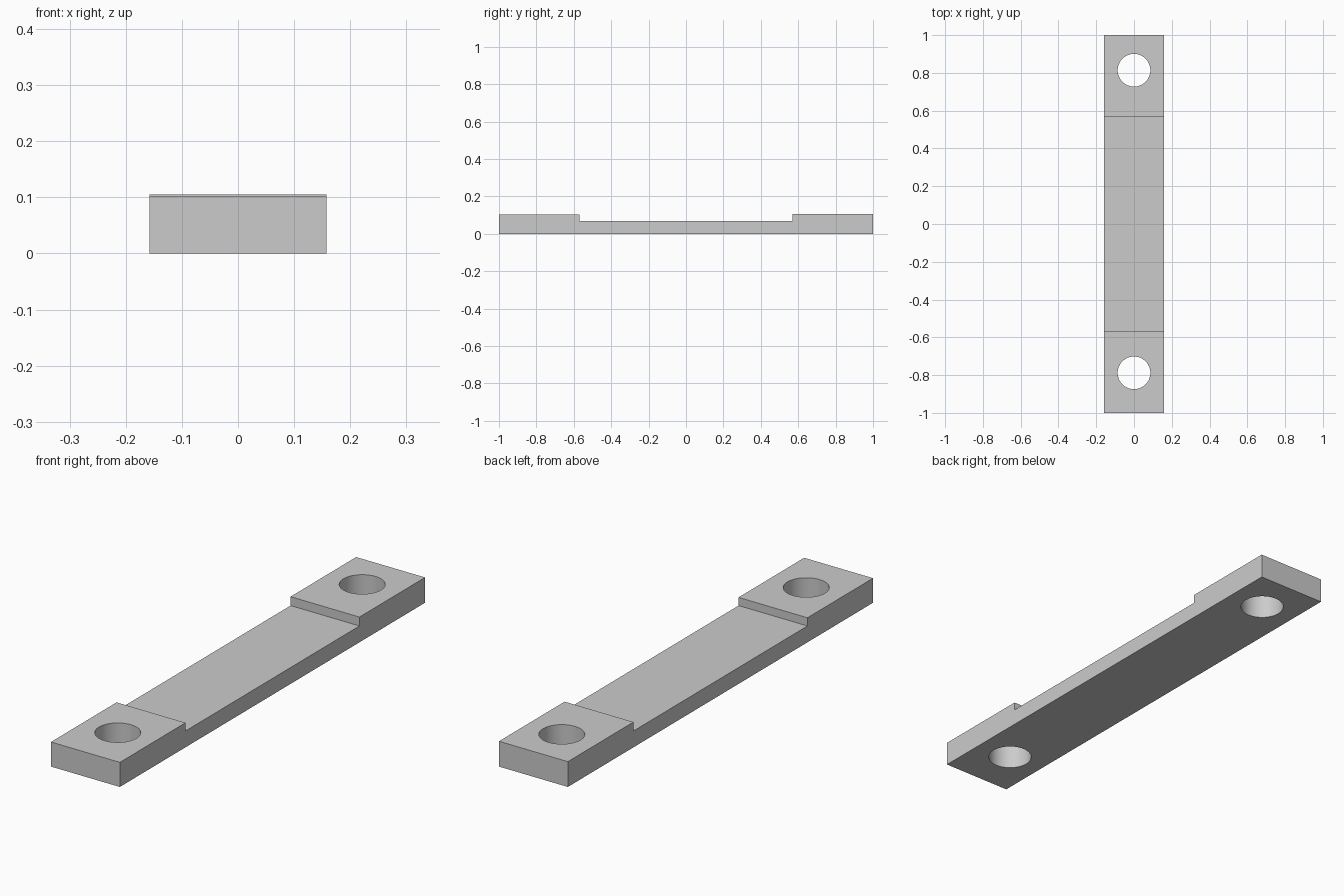
import bpy
import bmesh

cube = bpy.data.objects.get("Cube")
if cube:
    bpy.data.objects.remove(cube, do_unlink=True)

HALF_WIDTH = 0.158
HOLE_RADIUS = 0.0865

grey = bpy.data.materials.new("plain grey")
grey.use_nodes = True
colour = (0.6, 0.6, 0.6, 1)
grey.diffuse_color = colour
grey.node_tree.nodes["Principled BSDF"].inputs["Base Color"].default_value = colour

# Side profile (y, z): thin strap with a raised pad at each end
profile = [(-1, 0), (1, 0), (1, 0.105), (0.57, 0.105), (0.57, 0.068),
           (-0.57, 0.068), (-0.57, 0.102), (-1, 0.102)]

bm = bmesh.new()
side = bm.faces.new([bm.verts.new((-HALF_WIDTH, y, z)) for y, z in profile])
extruded = bmesh.ops.extrude_face_region(bm, geom=[side])["geom"]
bmesh.ops.translate(bm, vec=(2 * HALF_WIDTH, 0, 0),
                    verts=[v for v in extruded if isinstance(v, bmesh.types.BMVert)])
bmesh.ops.recalc_face_normals(bm, faces=bm.faces)
mesh = bpy.data.meshes.new("mounting_strap")
bm.to_mesh(mesh)
bm.free()
strap = bpy.data.objects.new("mounting_strap", mesh)
bpy.context.collection.objects.link(strap)
mesh.materials.append(grey)


# Round bolt hole through each pad
def cut_hole(name, y):
    bpy.ops.mesh.primitive_cylinder_add(vertices=64, radius=HOLE_RADIUS,
                                        depth=0.5, location=(0, y, 0.05))
    cutter = bpy.context.object
    cutter.name = name
    cutter.hide_render = True
    cutter.data.materials.append(grey)
    bpy.ops.object.select_all(action="DESELECT")
    strap.select_set(True)
    bpy.context.view_layer.objects.active = strap
    cut = strap.modifiers.new(name, "BOOLEAN")
    cut.operation = "DIFFERENCE"
    cut.solver = "EXACT"
    cut.object = cutter
    bpy.ops.object.modifier_apply(modifier=cut.name)
    bpy.data.objects.remove(cutter, do_unlink=True)


cut_hole("front_hole", -0.788)
cut_hole("back_hole", 0.814)

# Smooth hole walls, crisp edges
bpy.ops.object.shade_smooth_by_angle()
